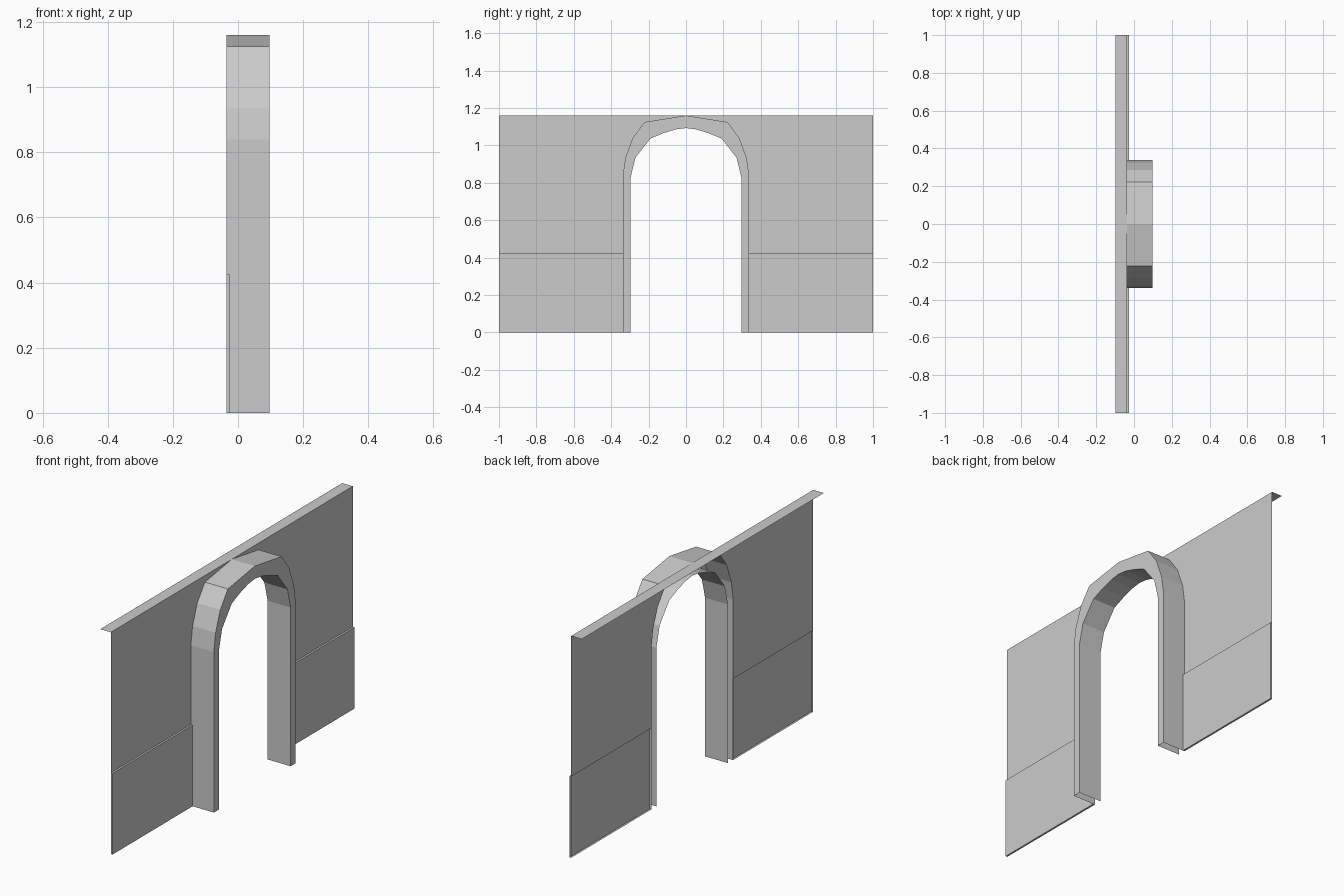
import bpy

if "Cube" in bpy.data.objects:
    bpy.data.objects.remove(bpy.data.objects["Cube"])

# Key planes (x) and heights (z)
BACK, PANEL, FRONT, FLANGE = -0.036, -0.026, 0.097, -0.097
TOP, RAIL = 1.16, 0.425

# Half profiles of the arch in (y, z), springing to crown
OUTER = [(0.338, 0.84), (0.324, 0.935), (0.285, 1.04), (0.222, 1.125), (0, TOP)]
INNER = [(0.296, 0.83), (0.27, 0.935), (0.19, 1.037), (0.12, 1.066), (0.055, 1.086), (0, 1.093)]


def make(name, polys):
    """Flat-faced object from polygons on the +y half, mirrored across y = 0."""
    verts, faces = [], []
    for poly in polys:
        faces.append(range(len(verts), len(verts) + len(poly)))
        verts += poly
    mesh = bpy.data.meshes.new(name)
    mesh.from_pydata(verts, [], [list(f) for f in faces])
    ob = bpy.data.objects.new(name, mesh)
    bpy.context.collection.objects.link(ob)
    mod = ob.modifiers.new("mirror", 'MIRROR')
    mod.use_axis = (False, True, False)
    mod.merge_threshold = 0.0005
    weld = ob.modifiers.new("weld", 'WELD')
    weld.merge_threshold = 0.0005


def at(x, pts):
    return [(x, y, z) for y, z in pts]


def strip(pts, x0, x1):
    """Quads joining a (y, z) path at two depths."""
    return [[(x0, *a), (x0, *b), (x1, *b), (x1, *a)] for a, b in zip(pts, pts[1:])]


edge_y = OUTER[0][0]

# Upper wall sheet with the arch opening
make("upper_wall", [at(BACK, [(edge_y, RAIL), (1, RAIL), (1, TOP)] + OUTER[::-1])])

# Flange turned back along the wall top
make("top_flange", strip([(0, TOP), (1, TOP)], BACK, FLANGE))

# Raised lower panel: front, ledge, end and bottom, open behind
ring = [(1, RAIL), (edge_y, RAIL)]
make("lower_panel",
     [at(PANEL, [(edge_y, 0), (1, 0), (1, RAIL), (edge_y, RAIL)])]
     + strip([(edge_y, RAIL), (1, RAIL), (1, 0), (edge_y, 0)][::-1], PANEL, BACK))

# Arch surround: outside, inside and front face, open behind and below
outer = [(edge_y, 0)] + OUTER
inner = [(INNER[0][0], 0)] + INNER
make("arch_surround",
     strip(outer, FRONT, BACK)
     + strip(inner[::-1], FRONT, BACK)
     + [at(FRONT, inner[::-1] + outer)[::1]])
